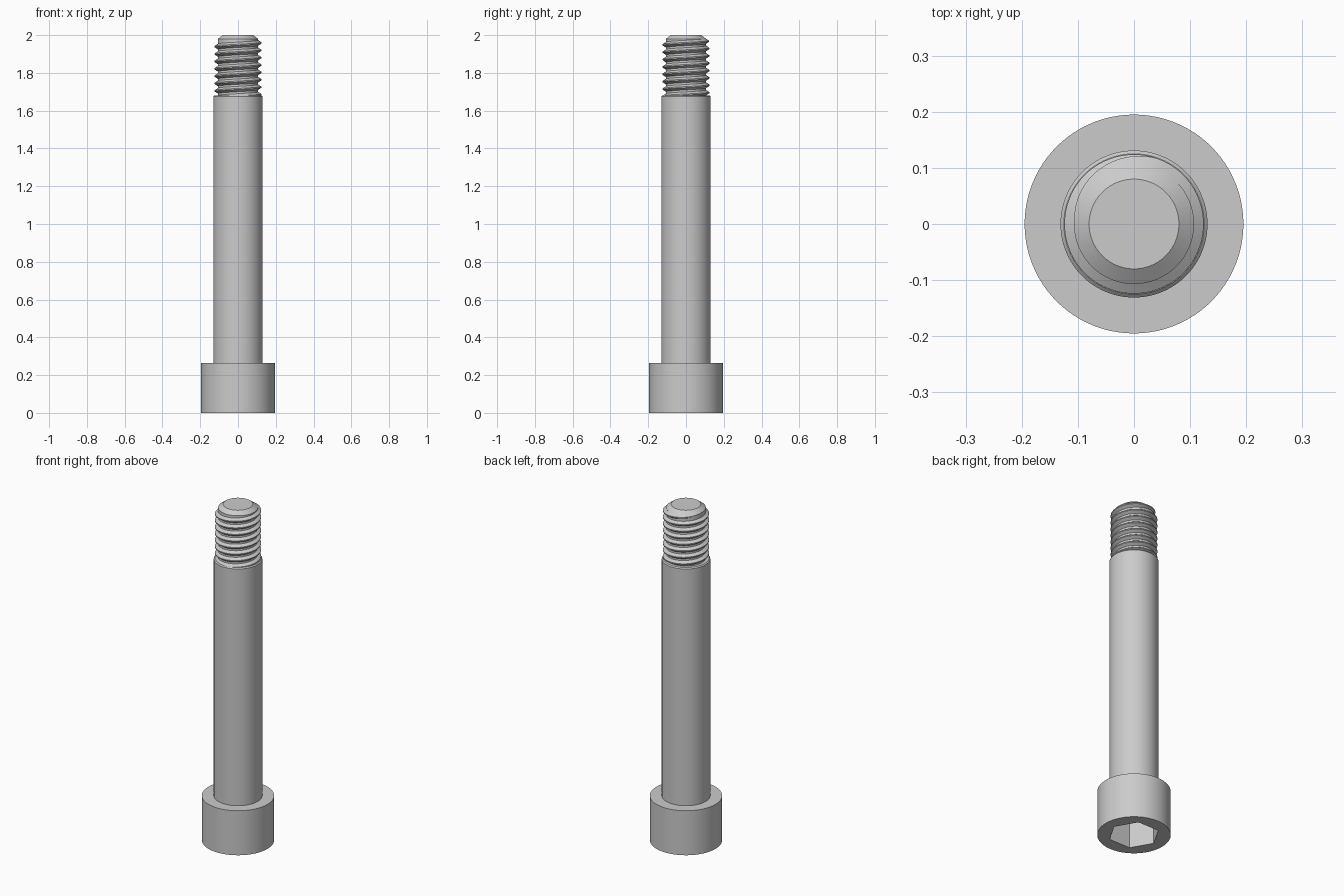
import bpy, bmesh, math

old = bpy.data.objects.get("Cube")
if old:
    bpy.data.objects.remove(old, do_unlink=True)

SEGMENTS = 96
CORE_R, CREST_R, PITCH = 0.107, 0.124, 0.039

steel = bpy.data.materials.new("grey steel")
steel.use_nodes = True
steel.diffuse_color = (0.6, 0.6, 0.6, 1)
steel.node_tree.nodes["Principled BSDF"].inputs["Base Color"].default_value = (0.6, 0.6, 0.6, 1)


def finish(name, bm):
    """Turn a bmesh into a named, coloured object."""
    bmesh.ops.recalc_face_normals(bm, faces=bm.faces)
    mesh = bpy.data.meshes.new(name)
    bm.to_mesh(mesh)
    bm.free()
    mesh.materials.append(steel)
    obj = bpy.data.objects.new(name, mesh)
    bpy.context.collection.objects.link(obj)
    return obj


def smooth(obj):
    bpy.ops.object.select_all(action="DESELECT")
    obj.select_set(True)
    bpy.context.view_layer.objects.active = obj
    bpy.ops.object.shade_smooth_by_angle(angle=math.radians(25))


def lathe(name, profile, sides=SEGMENTS):
    """Solid of revolution from (radius, height) points, capped at both ends."""
    bm = bmesh.new()
    rings = []
    for r, z in profile:
        angles = [math.tau * i / sides for i in range(sides)]
        rings.append([bm.verts.new((r * math.cos(a), r * math.sin(a), z)) for a in angles])
    for low, high in zip(rings, rings[1:]):
        for i in range(sides):
            j = (i + 1) % sides
            bm.faces.new((low[i], low[j], high[j], high[i]))
    bm.faces.new(rings[0])
    bm.faces.new(rings[-1])
    return finish(name, bm)


# Cylindrical head with a hexagonal socket cut into its underside
head = lathe("head", [(0.195, 0), (0.195, 0.265)])
cutter = lathe("socket_cutter", [(0.137, -0.05), (0.137, 0.15)], sides=6)
cutter.hide_render = True
cut = head.modifiers.new("socket", "BOOLEAN")
cut.operation = "DIFFERENCE"
cut.solver = "EXACT"
cut.object = cutter
bpy.context.view_layer.objects.active = head
bpy.ops.object.modifier_apply(modifier=cut.name)
bpy.data.objects.remove(cutter, do_unlink=True)
smooth(head)

# Plain shank with a small chamfer at its shoulder
smooth(lathe("shank", [(0.131, 0.26), (0.131, 1.674), (0.125, 1.68)]))

# Threaded end: core with a chamfered tip
smooth(lathe("thread_core", [(CORE_R, 1.66), (CORE_R, 1.98), (0.08, 2.0)]))

# Right-handed helical ridge that fades into the core near the tip
bm = bmesh.new()
end_z, end_angle, turns, per_turn = 1.978, math.pi, 8, 72
steps = turns * per_turn
previous = None
for i in range(steps + 1):
    back = (steps - i) / per_turn
    angle = end_angle - math.tau * back
    z = end_z - PITCH * back
    fade = min(1, back / 0.3)
    crest = CORE_R - 0.001 + (CREST_R - CORE_R + 0.001) * fade
    base = 0.004 + 0.013 * fade
    section = [(CORE_R - 0.004, -base), (crest, -0.003), (crest, 0.003), (CORE_R - 0.004, base)]
    ring = [bm.verts.new((r * math.cos(angle), r * math.sin(angle), z + dz)) for r, dz in section]
    if previous:
        for k in range(4):
            n = (k + 1) % 4
            bm.faces.new((previous[k], previous[n], ring[n], ring[k]))
    else:
        bm.faces.new(ring)
    previous = ring
bm.faces.new(previous)
smooth(finish("thread_ridge", bm))
